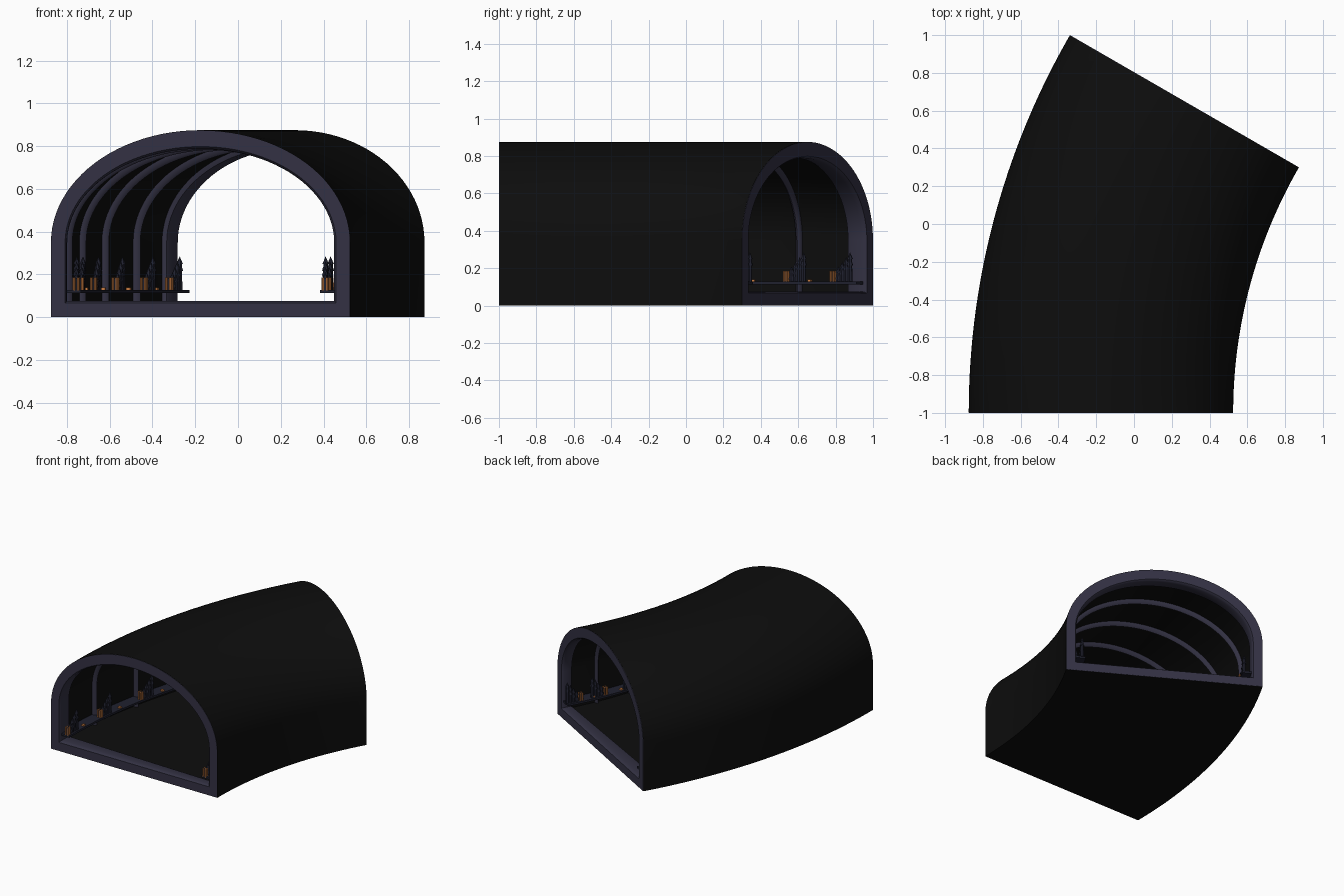
import bpy, bmesh
from math import sin, cos, pi, radians, degrees
from mathutils import Matrix, Vector

cube = bpy.data.objects.get("Cube")
if cube:
    bpy.data.objects.remove(cube, do_unlink=True)

CENTRE_X, MID, BEND = 3.125, 3.3, 30   # bend centre, centreline radius, bend angle


def material(name, rgb):
    m = bpy.data.materials.new(name)
    m.use_nodes = True
    m.diffuse_color = (*rgb, 1)
    bsdf = m.node_tree.nodes["Principled BSDF"]
    bsdf.inputs["Base Color"].default_value = (*rgb, 1)
    bsdf.inputs["Roughness"].default_value = 0.8
    return m


black = material("black", (0.004, 0.004, 0.004))
navy = material("navy", (0.033, 0.031, 0.056))
dark_blue = material("dark_blue", (0.014, 0.015, 0.028))
orange = material("orange", (0.55, 0.19, 0.05))


def finish(name, bm, mats, angle=40):
    bmesh.ops.recalc_face_normals(bm, faces=bm.faces)
    mesh = bpy.data.meshes.new(name)
    bm.to_mesh(mesh)
    bm.free()
    for m in mats:
        mesh.materials.append(m)
    ob = bpy.data.objects.new(name, mesh)
    bpy.context.collection.objects.link(ob)
    bpy.ops.object.select_all(action='DESELECT')
    ob.select_set(True)
    bpy.context.view_layer.objects.active = ob
    bpy.ops.object.shade_smooth_by_angle(angle=radians(angle))
    return ob


def on_bend(deg, radius, z):
    a = radians(deg)
    return Vector((CENTRE_X - radius * cos(a), -1 + radius * sin(a), z))


def arch(inset, bottom=None, n=48):
    """Arch outline, from the inner foot over the top to the outer foot."""
    w, h, spring = 0.7 - inset, 0.525 - 1.16 * inset, 0.35
    foot = inset if bottom is None else bottom
    curve = [(MID - w * cos(pi * i / n), spring + h * sin(pi * i / n)) for i in range(n + 1)]
    return [(MID - w, foot)] + curve + [(MID + w, foot)]


def sweep(name, stations, mat, closed):
    """Sweep a band between two outlines along the bend."""
    bm = bmesh.new()
    rows = [[[bm.verts.new(on_bend(deg, *p)) for p in line] for line in (outer, inner)]
            for deg, outer, inner in stations]
    n = len(rows[0][0])
    pairs = [(i, (i + 1) % n) for i in range(n if closed else n - 1)]
    for r, s in zip(rows, rows[1:]):
        for side in (0, 1):
            for i, j in pairs:
                bm.faces.new((r[side][i], r[side][j], s[side][j], s[side][i]))
        if not closed:
            for i in (0, n - 1):
                bm.faces.new((r[0][i], r[1][i], s[1][i], s[0][i]))
    for r in (rows[0], rows[-1]):
        for i, j in pairs:
            bm.faces.new((r[0][i], r[0][j], r[1][j], r[1][i]))
    return finish(name, bm, [mat])


# Tunnel shell with floor
end = 0.04
sweep("tunnel_shell",
      [(end + (BEND - 2 * end) * i / 40, arch(0), arch(0.05)) for i in range(41)],
      black, True)

# Rounded collars at both mouths
collar = [(0, 0.066), (0.15, 0.072), (0.4, 0.075), (1.4, 0.075), (1.65, 0.07), (1.8, 0.048)]
sweep("front_collar", [(d, arch(0.001), arch(t)) for d, t in collar], navy, True)
sweep("back_collar", [(BEND - d, arch(0.001), arch(t)) for d, t in collar], navy, True)

# Rounded ribs along the vault
rib = [(-0.26, 0.052), (-0.18, 0.07), (0, 0.079), (0.18, 0.07), (0.26, 0.052)]
for k in range(1, 5):
    sweep(f"rib_{k}", [(6 * k + d, arch(0.045, 0.04), arch(t, 0.04)) for d, t in rib], navy, False)

# Ledges along both walls
for name, r0, r1 in (("right_ledge", 3.86, 3.955), ("left_ledge", 2.645, 2.742)):
    sweep(name, [(0.3 + (BEND - 0.6) * i / 40, [(r0, 0.128), (r1, 0.128)],
                  [(r0, 0.113), (r1, 0.113)]) for i in range(41)], dark_blue, False)


# Lanterns and stepped spires standing on the ledges
def cone(bm, deg, r, z, h, r1, r2, sides, index):
    m = Matrix.Translation(on_bend(deg, r, z + h / 2)) @ Matrix.Rotation(-radians(deg) + pi / 4, 4, 'Z')
    made = bmesh.ops.create_cone(bm, cap_ends=True, segments=sides, radius1=r1, radius2=r2,
                                 depth=h, matrix=m)
    for f in {f for v in made["verts"] for f in v.link_faces}:
        f.material_index = index


def spire(bm, deg, r, top):
    base, tip = 0.125, 0.035
    cone(bm, deg, r, base, top - base - tip, 0.013, 0.011, 6, 0)
    cone(bm, deg, r, top - 2 * tip, tip, 0.017, 0.006, 6, 0)
    cone(bm, deg, r, top - tip, tip, 0.015, 0, 6, 0)


STARTS = (0.5, 5.8, 11.8, 17.7, 23.3, 27.4)
for side, r in (("right", 3.882), ("left", 2.718)):
    for k, start in enumerate(STARTS):
        step = degrees(0.024 / r)
        bm = bmesh.new()
        # lantern: dark core with orange posts and a cap
        cone(bm, start, r, 0.125, 0.058, 0.013, 0.013, 4, 0)
        for across in (-0.01, 0.01):
            for along in (-0.35, 0.35):
                cone(bm, start + along * step, r + across, 0.125, 0.06, 0.0065, 0.0065, 8, 1)
        for i in range(4):
            spire(bm, start + (i + 1.3) * step, r, 0.21 + 0.025 * i)
        finish(f"{side}_spire_cluster_{k + 1}", bm, [dark_blue, orange])

    # Low lamps between the clusters
    bm = bmesh.new()
    for a, b in zip(STARTS, STARTS[1:]):
        cone(bm, (a + b) / 2, r, 0.125, 0.014, 0.015, 0.013, 4, 0)
    finish(f"{side}_low_lamps", bm, [orange])
